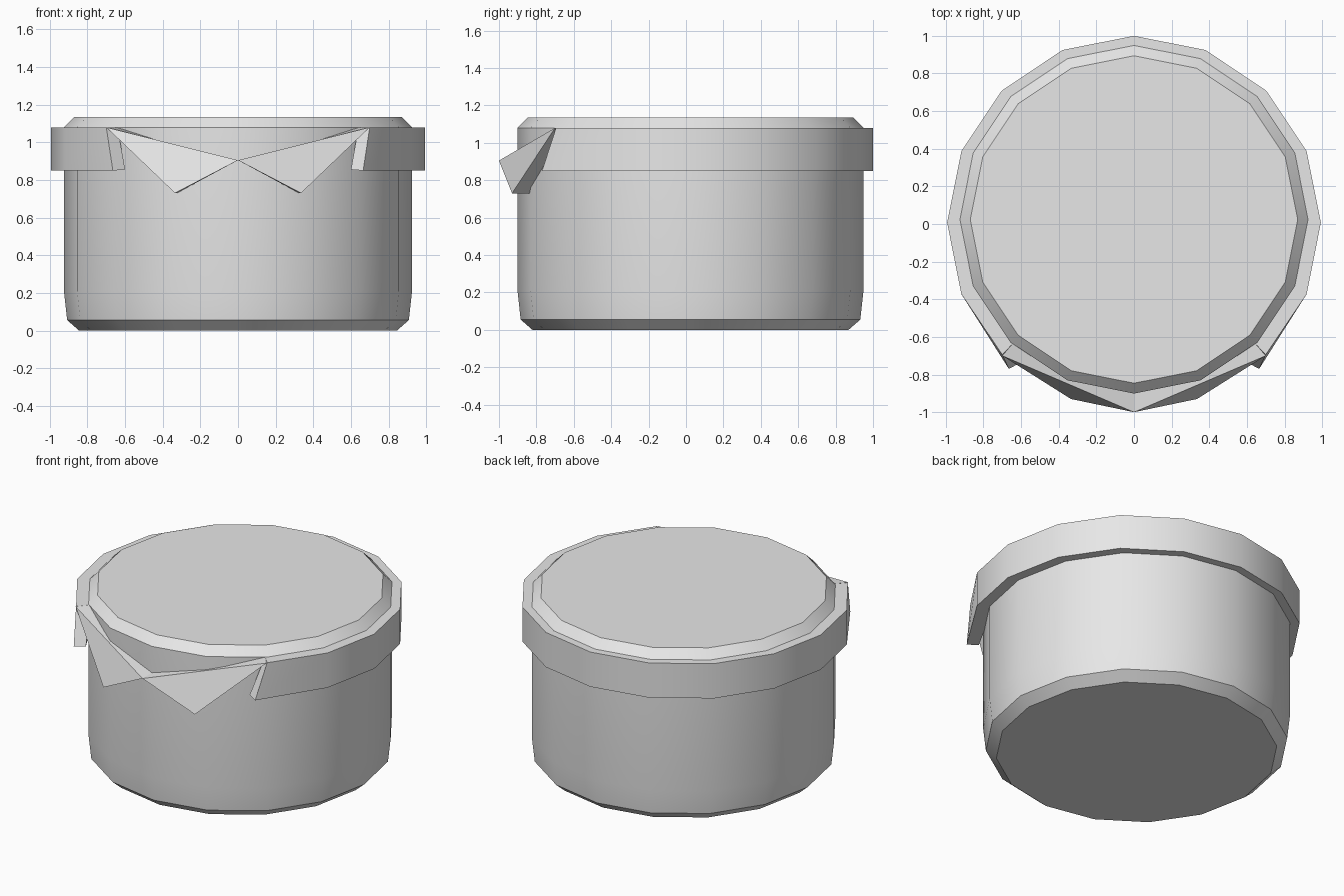
import bpy, bmesh, math

if "Cube" in bpy.data.objects:
    bpy.data.objects.remove(bpy.data.objects["Cube"])

mat = bpy.data.materials.new("light_grey")
mat.diffuse_color = (0.8, 0.8, 0.8, 1)
mat.use_nodes = True
mat.node_tree.nodes["Principled BSDF"].inputs["Base Color"].default_value = mat.diffuse_color


def make(name, verts, faces, smooth=True):
    mesh = bpy.data.meshes.new(name)
    mesh.from_pydata(verts, [], faces)
    bm = bmesh.new()
    bm.from_mesh(mesh)
    bmesh.ops.recalc_face_normals(bm, faces=bm.faces)
    bm.to_mesh(mesh)
    bm.free()
    mesh.materials.append(mat)
    ob = bpy.data.objects.new(name, mesh)
    bpy.context.collection.objects.link(ob)
    if smooth:
        bpy.ops.object.select_all(action='DESELECT')
        ob.select_set(True)
        bpy.context.view_layer.objects.active = ob
        bpy.ops.object.shade_smooth_by_angle(angle=math.radians(30))
    return ob


def ring_point(r, k, cy, z):
    a = math.tau * k / 16
    return (r * math.cos(a), cy + r * math.sin(a), z)


# pot body: lathed 16-sided profile with chamfered top and bottom
N = 16
profile = [(0.845, 0), (0.908, 0.055), (0.925, 0.21), (0.925, 1.08), (0.87, 1.135)]
verts = [ring_point(r, k, 0.024, z) for r, z in profile for k in range(N)]
faces = [(i * N + k, i * N + (k + 1) % N, (i + 1) * N + (k + 1) % N, (i + 1) * N + k)
         for i in range(len(profile) - 1) for k in range(N)]
last = (len(profile) - 1) * N
faces += [tuple(range(N)), tuple(range(last, last + N))]
make("pot_body", verts, faces)

# lid band: wraps sides and back, its ends slant forward at the bottom
verts = []
for k in range(-2, 11):
    if k in (-2, 10):
        s = 1 if k == -2 else -1
        verts += [(s * 0.665, -0.77, 0.85), (s * 0.70, -0.695, 1.08),
                  (s * 0.64, -0.63, 1.08), (s * 0.60, -0.735, 0.855)]
    else:
        verts += [ring_point(0.993, k, 0.007, 0.85), ring_point(0.993, k, 0.007, 1.08),
                  ring_point(0.90, k, 0.024, 1.08), ring_point(0.90, k, 0.024, 0.85)]
faces = [(4 * i + j, 4 * i + (j + 1) % 4, 4 * i + 4 + (j + 1) % 4, 4 * i + 4 + j)
         for i in range(12) for j in range(4)]
faces += [(0, 1, 2, 3), (48, 49, 50, 51)]
make("lid_band", verts, faces)

# front flaps: two mirrored triangular wedges meeting at the centre
for side, s in (("right", 1), ("left", -1)):
    outer = [(0, -1, 0.905), (s * 0.335, -0.93, 0.73), (s * 0.70, -0.70, 1.08)]
    inner = [(0, -0.89, 0.905), (s * 0.325, -0.83, 0.73), (s * 0.64, -0.63, 1.08)]
    make("front_flap_" + side, outer + inner,
         [(0, 1, 2), (3, 4, 5), (0, 1, 4, 3), (1, 2, 5, 4), (2, 0, 3, 5)], False)
